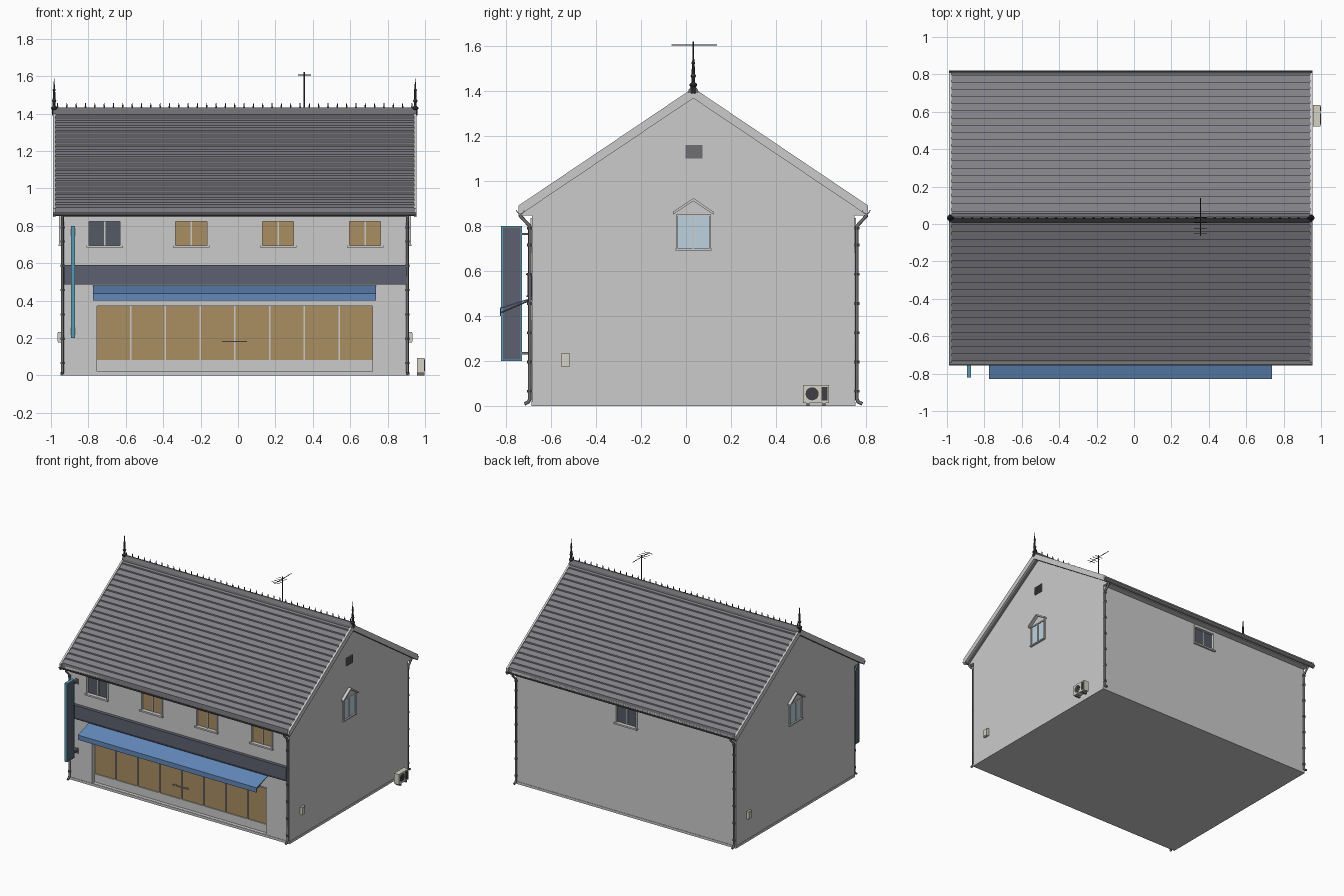
import bpy, bmesh, math
from mathutils import Vector, Matrix

if "Cube" in bpy.data.objects:
    bpy.data.objects.remove(bpy.data.objects["Cube"])

XL, XR, YF, YB = -0.947, 0.914, -0.685, 0.75      # outer wall planes
RX0, RX1, YC = -0.99, 0.955, 0.0325               # roof ends and ridge line
SLOPE, RIDGE = 0.672, 1.405

COL = dict(lit=(0.40, 0.27, 0.12), dark=(0.09, 0.10, 0.13), pale=(0.52, 0.65, 0.74),
           blue=(0.12, 0.25, 0.50), slate=(0.22, 0.22, 0.24), fascia=(0.11, 0.12, 0.16),
           iron=(0.05, 0.05, 0.06), cream=(0.66, 0.65, 0.56), teal=(0.10, 0.33, 0.45),
           pipe=(0.16, 0.16, 0.17))
MATS = {}


def paint(ob, col):
    if col:
        if col not in MATS:
            MATS[col] = bpy.data.materials.new(col)
            MATS[col].diffuse_color = (*COL[col], 1)
        ob.data.materials.append(MATS[col])
    return ob


def finish(name, bm, col=None, smooth=False):
    bmesh.ops.recalc_face_normals(bm, faces=bm.faces[:])
    me = bpy.data.meshes.new(name)
    bm.to_mesh(me)
    bm.free()
    ob = bpy.data.objects.new(name, me)
    bpy.context.collection.objects.link(ob)
    if smooth:
        bpy.ops.object.select_all(action='DESELECT')
        ob.select_set(True)
        bpy.context.view_layer.objects.active = ob
        bpy.ops.object.shade_smooth_by_angle(angle=math.radians(35))
    return paint(ob, col)


def boxes(name, items, col=None):
    bm = bmesh.new()
    for x0, x1, y0, y1, z0, z1 in items:
        m = (Matrix.Translation(((x0 + x1) / 2, (y0 + y1) / 2, (z0 + z1) / 2))
             @ Matrix.Diagonal((abs(x1 - x0), abs(y1 - y0), abs(z1 - z0), 1)))
        bmesh.ops.create_cube(bm, size=1, matrix=m)
    return finish(name, bm, col)


def on(wall, u0, u1, d0, d1, z0, z1):
    """Box on a wall: u along it, d outward from its face."""
    return {'front': (u0, u1, YF - d1, YF - d0, z0, z1), 'back': (u0, u1, YB + d0, YB + d1, z0, z1),
            'right': (XR + d0, XR + d1, u0, u1, z0, z1), 'left': (XL - d1, XL - d0, u0, u1, z0, z1)}[wall]


def prism(name, profiles, x0, x1, col=None, smooth=False):
    """Extrude (y, z) outlines along x."""
    bm = bmesh.new()
    for pts in profiles:
        f = bm.faces.new([bm.verts.new((x0, y, z)) for y, z in pts])
        r = bmesh.ops.extrude_face_region(bm, geom=[f])
        bmesh.ops.translate(bm, vec=(x1 - x0, 0, 0),
                            verts=[v for v in r['geom'] if isinstance(v, bmesh.types.BMVert)])
    return finish(name, bm, col, smooth)


def flip(pts):
    return [(2 * YC - y, z) for y, z in pts]


def rods(name, paths, rad, col):
    cu = bpy.data.curves.new(name, 'CURVE')
    cu.dimensions = '3D'
    cu.bevel_depth, cu.bevel_resolution, cu.use_fill_caps = rad, 2, True
    for p in paths:
        s = cu.splines.new('POLY')
        s.points.add(len(p) - 1)
        for q, c in zip(s.points, p):
            q.co = (*c, 1)
    ob = bpy.data.objects.new(name, cu)
    bpy.context.collection.objects.link(ob)
    bpy.ops.object.select_all(action='DESELECT')
    ob.select_set(True)
    bpy.context.view_layer.objects.active = ob
    bpy.ops.object.convert(target='MESH')
    return paint(bpy.context.object, col)


def cones(name, items, col, seg=8):
    """Vertical frusta: x, y, z0, z1, r0, r1."""
    bm = bmesh.new()
    for x, y, z0, z1, r0, r1 in items:
        bmesh.ops.create_cone(bm, cap_ends=True, segments=seg, radius1=r0, radius2=r1, depth=z1 - z0,
                              matrix=Matrix.Translation((x, y, (z0 + z1) / 2)))
    return finish(name, bm, col, True)


# walls with recesses for shopfront and windows
def roof_z(y):
    return RIDGE - SLOPE * abs(y - YC)

ez = roof_z(YF) - 0.035
body = prism('walls', [[(YF, 0), (YB, 0), (YB, ez), (YC, RIDGE - 0.035), (YF, ez)]], XL, XR)
WINDOWS = [('front', -0.713, 'dark'), ('front', -0.25, 'lit'), ('front', 0.215, 'lit'),
           ('front', 0.68, 'lit'), ('back', -0.02, 'dark')]
SX0, SX1 = -0.76, 0.727
holes = [on(w, u - 0.085, u + 0.085, -0.02, 0.05, 0.695, 0.825) for w, u, _ in WINDOWS]
holes.append(on('front', SX0, SX1, -0.04, 0.05, 0.02, 0.375))
cutter = boxes('opening_cutter', holes)
cutter.hide_render = True
cutter.hide_set(True)
mod = body.modifiers.new('openings', 'BOOLEAN')
mod.operation, mod.object, mod.solver = 'DIFFERENCE', cutter, 'EXACT'
boxes('plinth', [(XL - .003, XR + .003, YF - .003, YB + .003, 0.0, 0.018)])

# upper windows
for w, u, c in WINDOWS:
    boxes('window_glass', [on(w, u - .085, u + .085, -.02, -.015, .695, .825)], c)
    boxes('window_frame', [on(w, u - .095, u - .083, -.018, .006, .69, .835),
                           on(w, u + .083, u + .095, -.018, .006, .69, .835),
                           on(w, u - .095, u + .095, -.018, .006, .823, .837),
                           on(w, u - .004, u + .004, -.018, -.008, .695, .825),
                           on(w, u - .098, u + .098, -.018, .014, .683, .695)])

# gable windows with pointed hoods, and one vent
for w, x in (('right', XR), ('left', XL)):
    a, b = -0.04, 0.107
    boxes('gable_glass', [on(w, a, b, -.002, .003, .70, .85)], 'pale')
    boxes('gable_frame', [on(w, a - .003, a + .005, 0, .01, .695, .853), on(w, b - .005, b + .003, 0, .01, .695, .853),
                          on(w, YC - .003, YC + .003, 0, .008, .70, .85), on(w, a, b, 0, .008, .845, .855),
                          on(w, a - .006, b + .006, 0, .014, .692, .701)])
    s = 1 if w == 'right' else -1
    hood = [(YC - .09, .852), (YC, .912), (YC + .09, .852), (YC + .09, .864), (YC, .925), (YC - .09, .864)]
    prism('gable_hood', [hood], x, x + s * .022)
boxes('gable_vent', [on('right', -.002, .074, 0, .006, 1.10, 1.16)], 'pipe')
boxes('gable_vent_slats', [on('right', .002, .07, .005, .01, 1.106 + i * .009, 1.111 + i * .009) for i in range(6)], 'pipe')

# shopfront
boxes('shop_glass', [on('front', SX0, SX1, -.04, -.034, .08, .375)], 'lit')
boxes('stall_riser', [on('front', SX0, SX1, -.04, -.026, .02, .082)])
pw = (SX1 - SX0) / 8
boxes('shop_mullions', [on('front', SX0 + i * pw - .004, SX0 + i * pw + .004, -.038, -.026, .08, .375)
                        for i in range(1, 8)]
      + [on('front', SX0, SX0 + .007, -.04, .004, .02, .38), on('front', SX1 - .007, SX1, -.04, .004, .02, .38),
         on('front', SX0, SX1, -.04, .004, .372, .38)])
boxes('door_handle', [on('front', -.086, .048, -.018, -.012, .178, .184),
                      on('front', -.07, -.065, -.036, -.014, .178, .184),
                      on('front', .027, .032, -.036, -.014, .178, .184)])
boxes('sign_board', [on('front', -.93, .90, 0, .02, .49, .585)], 'fascia')
boxes('sign_board_trim', [on('front', -.935, .905, 0, .026, .583, .59), on('front', -.935, .905, 0, .024, .485, .491)], 'fascia')

# awning: sloped sheet, valance, side arms
prism('awning', [[(YF, .482), (-.828, .437), (-.828, .40), (-.824, .40), (-.824, .433), (YF, .476)]], -.775, .738, 'blue')
rods('awning_arms', [[(x, YF, .475), (x, -.826, .414)] for x in (-.765, .728)], .0035, 'pipe')

# blade sign on brackets
boxes('blade_sign', [(-.891, -.874, -.818, -.734, .205, .795)], 'fascia')
boxes('blade_sign_edge', [(-.894, -.871, -.822, -.815, .2, .8), (-.894, -.871, -.737, -.73, .2, .8),
                          (-.894, -.871, -.822, -.73, .2, .207), (-.894, -.871, -.822, -.73, .793, .8)], 'teal')
boxes('blade_sign_brackets', [(-.888, -.877, -.735, YF, z - .005, z + .005) for z in (.235, .765)]
      + [(-.895, -.87, YF - .006, YF, z - .02, z + .02) for z in (.235, .765)], 'pipe')

# roof with stepped slate courses
N, EY = 20, YC - 0.765
step = (YC - EY) / N
top = []
for i in range(N):
    y0, y1 = EY + i * step, EY + (i + 1) * step
    top += [(y0, roof_z(y0) + .008), (y1, roof_z(y1) - .002)]
half = [(EY, roof_z(EY) - .035)] + top[:-1]
outline = half + [(YC, RIDGE)] + flip(half)[::-1] + [(YC, RIDGE - .036)]
prism('slate_roof', [outline], RX0 + .012, RX1 - .012, 'slate')
barge = [(EY - .012, roof_z(EY) - .045), (EY - .012, roof_z(EY) + .001), (YC, RIDGE + .01), (YC, RIDGE - .036)]
for x in (RX0, RX1 - .014):
    prism('barge_board', [barge, flip(barge)], x, x + .014)

# eaves boards and gutters
eave = [(EY, .848), (EY, .88), (EY + .012, .888), (YF, .888), (YF, .848)]
prism('eaves_box', [eave, flip(eave)], XL, XR)
gy, gz = EY - .004, .872
arc = [math.pi + math.pi * i / 8 for i in range(9)]
gut = ([(gy + .019 * math.cos(a), gz + .019 * math.sin(a)) for a in arc]
       + [(gy + .015 * math.cos(a), gz + .015 * math.sin(a)) for a in arc[::-1]])
prism('gutters', [gut, flip(gut)], RX0, RX1, 'pipe', True)

# downpipes with swan necks, shoes and collars
pipes, collars = [], []
for x in (XL + .008, XR - .008):
    for m in (False, True):
        path = [(gy, .858), (gy, .845), (YF - .01, .80), (YF - .01, .03), (YF - .016, .018), (YF - .034, .009)]
        path = flip(path) if m else path
        pipes.append([(x, y, z) for y, z in path])
        collars += [(x, path[2][0], z, z + .012, .0115, .0115) for z in (.06, .19, .32, .45, .58, .71, .785)]
rods('downpipes', pipes, .008, 'pipe')
cones('pipe_collars', collars, 'pipe', 10)

# ridge cap, cresting and finials
prism('ridge_cap', [[(YC - .024, 1.392), (YC - .02, 1.408), (YC - .007, 1.424), (YC - .004, 1.432), (YC + .004, 1.432),
                     (YC + .007, 1.424), (YC + .02, 1.408), (YC + .024, 1.392)]], RX0, RX1, 'pipe')
n = 39
spots = [RX0 + .025 + i * (RX1 - RX0 - .05) / (n - 1) for i in range(n)]
cones('ridge_cresting', [(x, YC, 1.428, 1.457, .006, .0015) for x in spots], 'iron', 6)
prof = [(1.39, .012), (1.42, .012), (1.425, .017), (1.432, .017), (1.44, .008), (1.46, .008), (1.468, .013),
        (1.476, .008), (1.52, .006), (1.526, .009), (1.532, .005), (1.588, .001)]
cones('finials', [(x, YC, a[0], b[0], a[1], b[1]) for x in (RX0 + .007, RX1 - .007)
                  for a, b in zip(prof, prof[1:])], 'iron', 10)

# aerial
ax = .355
rods('aerial_mast', [[(ax, YC, 1.40), (ax, YC, 1.622)]], .0035, 'iron')
rods('aerial_boom', [[(ax, -.065, 1.605), (ax, .138, 1.605)]], .0022, 'iron')
rods('aerial_elements', [[(ax - .034, y, 1.606), (ax + .034, y, 1.606)] for y in (-.05, -.022, .008, .035)], .0018, 'iron')

# meter boxes
for w, u in (('right', -.535), ('left', .60)):
    boxes('meter_box', [on(w, u - .02, u + .02, 0, .015, .175, .233)], 'cream')
    boxes('meter_box_door', [on(w, u - .016, u + .016, .014, .018, .18, .228)], 'cream')

# air conditioner
boxes('air_conditioner', [(.957, .997, .52, .636, .014, .093)], 'cream')
boxes('air_conditioner_feet', [(.957, .997, y, y + .014, 0, .015) for y in (.535, .607)], 'pipe')
boxes('air_conditioner_panel', [(.996, .999, .603, .629, .024, .084)], 'iron')
bm = bmesh.new()
for r, d in ((.029, .002), (.009, .004)):
    bmesh.ops.create_cone(bm, cap_ends=True, segments=20, radius1=r, radius2=r, depth=d,
                          matrix=Matrix.Translation((.9975, .561, .054)) @ Matrix.Rotation(math.pi / 2, 4, 'Y'))
finish('air_conditioner_fan', bm, 'iron', True)

for m in bpy.data.materials:
    if m.users and not m.is_grease_pencil:
        m.use_nodes = True
        m.node_tree.nodes["Principled BSDF"].inputs["Base Color"].default_value = m.diffuse_color
